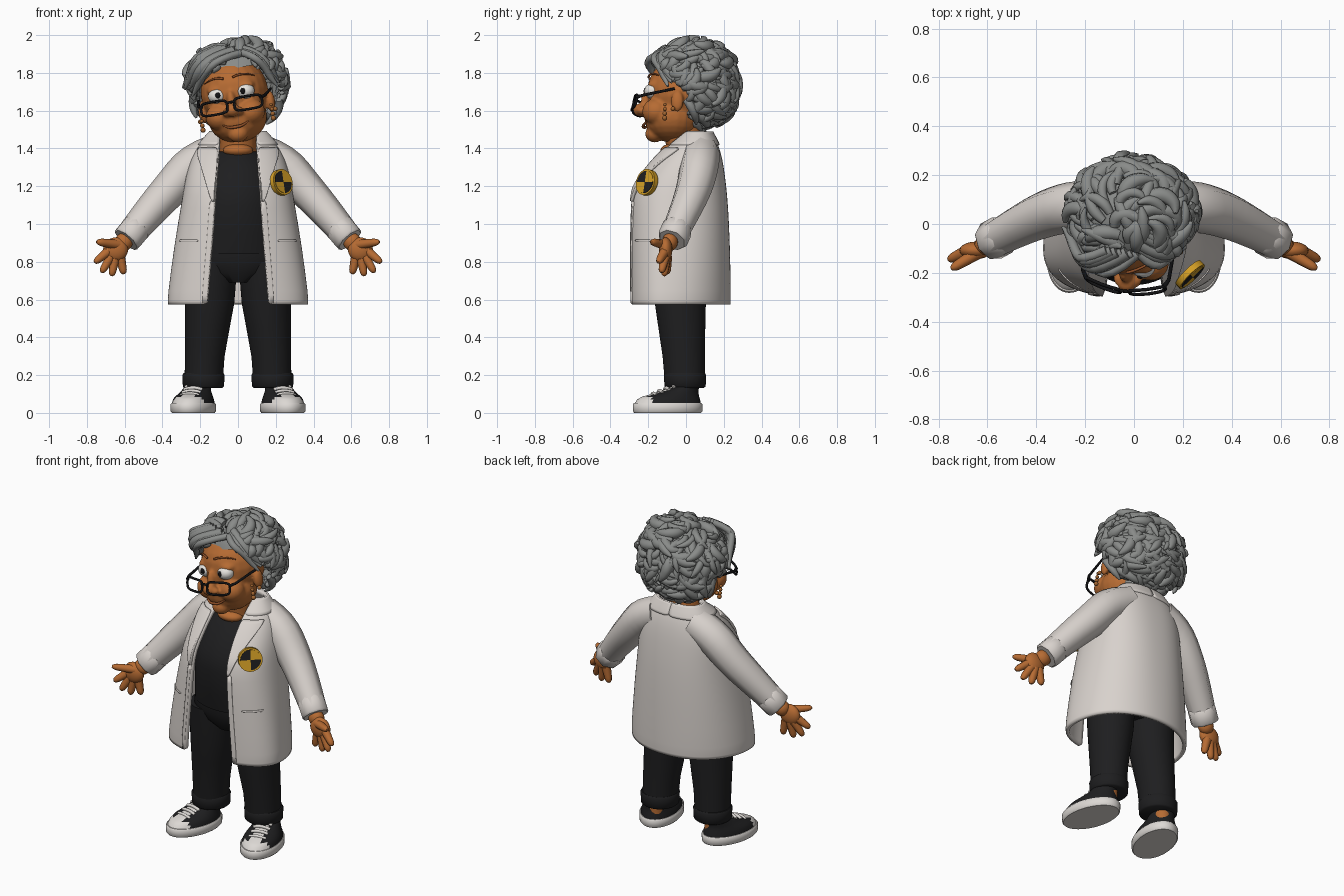
import bpy, bmesh, math, random
from mathutils import Vector, Matrix

random.seed(4)
if "Cube" in bpy.data.objects:
    bpy.data.objects.remove(bpy.data.objects["Cube"])

def material(name, *rgb):
    m = bpy.data.materials.new(name)
    m.use_nodes = True
    m.diffuse_color = (*rgb, 1)
    next(n for n in m.node_tree.nodes if n.type == 'BSDF_PRINCIPLED').inputs["Base Color"].default_value = (*rgb, 1)
    return m

COAT, SKIN = material("coat cloth", .69, .645, .61), material("skin", .47, .148, .033)
HAIR, BLACK = material("grey hair", .25, .258, .25), material("black cloth", .013, .013, .014)
FRAME, WHITE = material("black plastic", .006, .006, .007), material("white rubber", .72, .69, .66)
YELLOW, EYE = material("badge yellow", .68, .36, .02), material("eye white", .8, .78, .74)
LIP, GOLD = material("dark skin", .3, .085, .022), material("bead brown", .36, .13, .03)
PIVOT = Matrix.Translation((0, 0, 1.6))
HEAD = PIVOT @ Matrix.Rotation(-.12, 4, 'Z') @ Matrix.Rotation(-.17, 4, 'Y') @ PIVOT.inverted()
SHOE = Matrix.Translation((.213, 0, 0)) @ Matrix.Rotation(.24, 4, 'Z')

# ---- helpers ----
def finish(name, me, mats, mirror=False, matrix=Matrix(), local=Matrix(), rule=lambda c: 0):
    """Link a smooth mesh; local moves it before mirroring, matrix after."""
    me.materials.clear()
    for m in mats:
        me.materials.append(m)
    for p in me.polygons:
        p.material_index = rule(p.center)
    me.shade_smooth()
    me.set_sharp_from_angle(angle=.8)
    me.transform(local)
    ob = bpy.data.objects.new(name, me)
    bpy.context.collection.objects.link(ob)
    ob.matrix_world = matrix
    if mirror:
        ob.modifiers.new("mirror", 'MIRROR').use_mirror_merge = False
    return ob

def from_bm(name, bm, mats, **kw):
    bmesh.ops.recalc_face_normals(bm, faces=bm.faces)
    me = bpy.data.meshes.new(name)
    bm.to_mesh(me)
    bm.free()
    return finish(name, me, mats, **kw)

def loft(name, rings, mats, closed=True, **kw):
    """Skin a list of point rings; closed rings get end caps."""
    bm = bmesh.new()
    rows = [[bm.verts.new(p) for p in r] for r in rings]
    n = len(rows[0])
    for a, b in zip(rows, rows[1:]):
        for i in range(n if closed else n - 1):
            bm.faces.new((a[i], a[(i + 1) % n], b[(i + 1) % n], b[i]))
    for cap in (rows[0], rows[-1]) if closed else ():
        bm.faces.new(cap)
    return from_bm(name, bm, mats, **kw)

def ring(z, cx, cy, rx, ry, n=48):
    return [(cx + rx * math.sin(math.tau * i / n), cy - ry * math.cos(math.tau * i / n), z) for i in range(n)]

def blobs(name, items, mat, **kw):
    """Ellipsoids given as (centre, radii) pairs in one mesh."""
    bm = bmesh.new()
    for c, r in items:
        place = Matrix.Translation(c) @ Matrix.Diagonal((*r, 1))
        bmesh.ops.create_uvsphere(bm, u_segments=20, v_segments=12, radius=1, matrix=place)
    return from_bm(name, bm, [mat], **kw)

def tubes(name, paths, mat, cyclic=False, smooth=True, **kw):
    """Tubes along lists of (x, y, z, radius), turned into one mesh."""
    cu = bpy.data.curves.new(name, 'CURVE')
    cu.dimensions, cu.bevel_depth, cu.bevel_resolution, cu.use_fill_caps, cu.resolution_u = '3D', 1, 2, True, 3
    for path in paths:
        sp = cu.splines.new('NURBS' if smooth else 'POLY')
        sp.points.add(len(path) - 1)
        for pt, (x, y, z, r) in zip(sp.points, path):
            pt.co, pt.radius = (x, y, z, 1), r
        sp.use_cyclic_u, sp.use_endpoint_u, sp.order_u = cyclic, True, 3
    tmp = bpy.data.objects.new("temp", cu)
    bpy.context.collection.objects.link(tmp)
    me = bpy.data.meshes.new_from_object(tmp.evaluated_get(bpy.context.evaluated_depsgraph_get()))
    bpy.data.objects.remove(tmp)
    return finish(name, me, [mat], **kw)

# ---- coat: rows of height, half width, front, back, half opening, widest y ----
ROWS = [(.575, .36, -.29, .225, .16, -.1), (.6, .365, -.292, .228, .16, -.1), (.9, .325, -.292, .222, .135, -.08),
        (1.1, .29, -.29, .212, .12, -.05), (1.2, .275, -.275, .202, .115, -.03), (1.3, .255, -.2, .19, .105, .01),
        (1.385, .22, -.125, .172, .1, .03), (1.44, .175, -.05, .15, .095, .05), (1.485, .135, 0, .125, .1, .06)]

def row(z):
    a, b = next(p for p in zip(ROWS, ROWS[1:]) if z <= p[1][0])
    return [p + (q - p) * (z - a[0]) / (b[0] - a[0]) for p, q in zip(a, b)][1:]

def edge(z, extra=0):
    """Angle around the coat lying a given distance outside the opening."""
    return math.asin(min(1, ((row(z)[3] + extra) / row(z)[0]) ** 1.2))

def coat_point(z, a, off):
    hx, front, back, _, mid = row(z)
    s, c = math.sin(a), math.cos(a)
    power = .833 if c > 0 else .95 - .12 * min(1, (z - .575) / .6)
    depth = mid - front if c > 0 else back - mid
    return (hx + off) * math.copysign(abs(s) ** power, s), mid - (depth + off) * math.copysign(abs(c) ** power, c), z

def coat_patch(name, zs, lo, hi, off, thick, n=8, mirror=True):
    rings = [[coat_point(z, lo(z) + (hi(z) - lo(z)) * i / n, off) for i in range(n + 1)] for z in zs]
    ob = loft(name, rings, [COAT], closed=False, mirror=mirror)
    ob.modifiers.new("smooth", 'SUBSURF').levels = 1
    sol = ob.modifiers.new("cloth", 'SOLIDIFY')
    sol.thickness, sol.offset = thick, 0

coat_patch("coat_body", [r[0] for r in ROWS], edge, lambda z: math.tau - edge(z), 0, .022, 48, False)
coat_patch("lapel", [1.12 + .035 * i for i in range(9)], edge,
           lambda z: edge(z, .012 + .085 * min(1, (z - 1.12) / .24)), .016, .018)
coat_patch("collar", [1.415, 1.44, 1.465, 1.485], edge, lambda z: math.pi, .01, .02, 16)
coat_patch("pocket_welt", [.907, .917], lambda z: edge(z, .07), lambda z: edge(z, .165), .01, .006)
coat_patch("front_hem", [.58 + .09 * i for i in range(7)], edge, lambda z: edge(z, .025), .008, .016, 3)
tubes("sleeve", [[(.12, .08, 1.375, .1), (.235, .075, 1.33, .105), (.345, .05, 1.2, .099),
                  (.46, 0, 1.075, .088), (.585, -.07, .925, .074)]], COAT, mirror=True)
tubes("sleeve_cuff", [[(.532, -.04, .985, .074), (.54, -.045, .977, .083), (.585, -.07, .923, .083),
                       (.592, -.074, .915, .074)]], COAT, smooth=False, mirror=True)

# ---- round badge with quartered face ----
BADGE = Matrix.Translation((.23, -.207, 1.22)) @ Vector((.68, -.7, .2)).to_track_quat('Z', 'Y').to_matrix().to_4x4()
for name, r, depth, lift, rule in (("badge_rim", .07, .026, 0, lambda c: 0),
                                   ("badge_face", .06, .006, .013, lambda c: int(c.x * c.y < 0))):
    bm = bmesh.new()
    bmesh.ops.create_cone(bm, cap_ends=True, cap_tris=True, segments=32, radius1=r, radius2=r, depth=depth,
                          matrix=Matrix.Translation((0, 0, lift)))
    from_bm(name, bm, [YELLOW, BLACK], rule=rule, matrix=BADGE)

# ---- shirt, trousers and ankles ----
loft("shirt", [ring(z, 0, (f + .13) / 2, x, (.13 - f) / 2) for z, x, f in (
    (.84, .24, -.215), (.95, .23, -.235), (1.1, .22, -.25), (1.2, .21, -.235),
    (1.3, .185, -.17), (1.37, .13, -.115), (1.385, .1, -.09))], [BLACK])
loft("trouser_hips", [ring(z, 0, -.045, x, y) for z, x, y in (
    (.69, .08, .1), (.74, .2, .135), (.8, .25, .155), (.88, .24, .165), (.92, .22, .16))], [BLACK])
loft("trouser_leg", [ring(*v) for v in (
    (.14, .183, -.005, .1, .105), (.3, .176, -.012, .105, .112), (.45, .162, -.022, .118, .124),
    (.58, .15, -.03, .13, .135), (.8, .14, -.035, .138, .145))], [BLACK], mirror=True)
loft("trouser_cuff", [ring(z, .183, -.005, r, r) for z, r in ((.132, .1), (.14, .109), (.2, .112), (.21, .106))],
     [BLACK], mirror=True)
loft("ankle", [ring(z, .2, .01, .052, .055) for z in (.08, .2)], [SKIN], mirror=True)

# ---- shoes, turned outward ----
loft("shoe_sole", [ring(z, 0, -.1, r, r + .072) for z, r in ((0, .108), (.008, .115), (.045, .116), (.052, .11))],
     [WHITE], local=SHOE, mirror=True)
loft("shoe_upper", [ring(z, 0, *v) for z, *v in (
    (.045, -.1, .108, .18), (.07, -.095, .104, .17), (.085, -.085, .097, .155), (.1, -.06, .087, .127),
    (.115, -.035, .078, .1), (.145, 0, .068, .073))], [BLACK, WHITE], local=SHOE, mirror=True,
     rule=lambda c: int(c.y < -.2 or (abs(c.x) < .035 and c.y < -.06)))
tubes("shoe_laces", [[(-.05, y, z - .012, .009), (0, y - .006, z + .008, .01), (.05, y, z - .012, .009)]
                     for y, z in ((-.175, .105), (-.14, .12), (-.105, .135), (-.075, .148))],
      WHITE, local=SHOE, mirror=True)

# ---- hands ----
blobs("palm", [((.648, -.108, .865), (.066, .036, .064)), ((.605, -.085, .905), (.048, .042, .048))], SKIN, mirror=True)
TIPS = [(.742, -.18, .905), (.755, -.145, .8), (.72, -.13, .748), (.668, -.115, .73), (.605, -.1, .74)]
ROOTS = [(.635, -.115, .89), (.68, -.11, .86), (.67, -.108, .835), (.65, -.105, .825), (.625, -.1, .83)]
tubes("fingers", [[(*Vector(a).lerp(Vector(b), t), r) for t, r in ((0, .027), (.5, .023), (1, .019), (1.06, .006))]
                  for a, b in zip(ROOTS, TIPS)], SKIN, mirror=True)

# ---- head ----
tubes("neck", [[(0, .01, 1.3, .105), (0, 0, 1.4, .1), (0, -.02, 1.52, .1)]], SKIN)
blobs("neckline", [((0, -.075, 1.39), (.08, .06, .035))], SKIN)
face = [((0, -.02, 1.7), (.18, .19, .19)), ((0, -.07, 1.56), (.157, .15, .13)), ((0, -.165, 1.475), (.055, .05, .045)),
        ((0, -.242, 1.603), (.04, .04, .036)), ((0, -.21, 1.65), (.024, .032, .06))]
for s in (-1, 1):
    face += [((s * .085, -.148, 1.58), (.075, .075, .07)), ((s * .033, -.232, 1.593), (.024, .026, .022)),
             ((s * .075, -.152, 1.722), (.054, .047, .03)), ((s * .183, -.025, 1.62), (.024, .034, .058))]
head = blobs("head", face, SKIN, matrix=HEAD)
remesh = head.modifiers.new("union", 'REMESH')
remesh.mode, remesh.voxel_size, remesh.use_smooth_shade = 'VOXEL', .009, True
head.modifiers.new("relax", 'SMOOTH').iterations = 4
blobs("eyes", [((.075, -.168, 1.692), (.05, .047, .042))], EYE, mirror=True, matrix=HEAD)
blobs("pupils", [((.068, -.21, 1.694), (.014, .01, .016))], FRAME, mirror=True, matrix=HEAD)
tubes("mouth", [[(-.08, -.19, 1.54, .003), (-.045, -.22, 1.515, .007), (0, -.228, 1.512, .009),
                 (.045, -.22, 1.515, .007), (.08, -.19, 1.54, .003)]], LIP, matrix=HEAD)
tubes("eyebrow", [[(.025, -.201, 1.775, .006), (.075, -.187, 1.797, .007), (.135, -.135, 1.767, .003)]],
      LIP, mirror=True, matrix=HEAD)

# ---- glasses, hanging beads and ear studs ----
rim = []
for i in range(24):
    c, s = math.cos(math.tau * i / 24), math.sin(math.tau * i / 24)
    x, up = .092 + .073 * math.copysign(abs(c) ** .5, c), math.copysign(abs(s) ** .5, s)
    rim.append((x, -.28 + 1.3 * x * x + .008 * up, 1.628 + .035 * up, .007))
tubes("glasses_rim", [rim], FRAME, cyclic=True, smooth=False, mirror=True, matrix=HEAD)
tubes("glasses_arm", [[(0, -.278, 1.646, .007), (.025, -.277, 1.644, .007)],
                      [(.16, -.245, 1.645, .01), (.18, -.21, 1.652, .008), (.195, -.04, 1.685, .007)]],
      FRAME, smooth=False, mirror=True, matrix=HEAD)
blobs("hanging_beads", [((.19, -.09, 1.6 - .024 * i), (.009 + .0015 * i,) * 3) for i in range(4)],
      GOLD, mirror=True, matrix=HEAD)
blobs("ear_stud", [((.203, -.045, 1.575), (.012, .012, .012))], GOLD, mirror=True, matrix=HEAD)

# ---- hair: a shell over the skull covered in swept curls ----
def hair_point(n, k):
    wide = k * (1 + (.12 if n.z > 0 else .17) * abs(n.z))
    return Vector((.015 + n.x * .243 * wide, .04 + n.y * .213 * wide, 1.742 + n.z * .222 * k))

def in_face(n):
    return n.y < -.08 and n.z < -.55 - n.y

bm = bmesh.new()
bmesh.ops.create_uvsphere(bm, u_segments=40, v_segments=24, radius=1)
bmesh.ops.delete(bm, geom=[v for v in bm.verts if in_face(v.co)], context='VERTS')
for v in bm.verts:
    v.co = hair_point(v.co, .94)
from_bm("hair_shell", bm, [HAIR], matrix=HEAD)
PARTING = Vector((.25, -.75, .6)).normalized()
curls, total = [], 340
for i in range(total):
    z, a = 1 - (2 * i + 1) / total, i * 2.39996
    n = Vector((math.sqrt(1 - z * z) * math.cos(a), math.sqrt(1 - z * z) * math.sin(a), z))
    bend, side, width = random.uniform(-.45, .45), random.uniform(-.5, .5), random.uniform(.019, .034)
    lift, flip, walk = random.uniform(.02, .09), random.choice((0, 0, .07, .14)), []
    while len(walk) < 7 and not in_face(n):
        walk.append(n.copy())
        flow = (-PARTING + n * n.dot(PARTING)).normalized() - Vector((0, 0, .35))
        flow = Matrix.Rotation(side + bend * len(walk), 3, n) @ flow
        n = (n + (flow - n * flow.dot(n)).normalized() * .11).normalized()
    if len(walk) > 2:
        ts = [k / (len(walk) - 1) for k in range(len(walk))]
        curls.append([(*hair_point(p, .95 + lift * math.sin(2.4 * t) + flip * t * t),
                       width * (.25 + .75 * max(0, math.sin(math.pi * (.15 + .85 * t))) ** .7))
                      for p, t in zip(walk, ts)])
tubes("hair_curls", curls, HAIR, matrix=HEAD)

# Long locks sweeping from the parting to both temples
locks = []
for k in range(7):
    d, j, r = .02 * k, random.uniform(-.015, .015), random.uniform(.018, .029)
    locks += [[(.08 - d, -.12, 1.895 + d * .4, r), (-.02 - d, -.22 + d * .4 + j, 1.885 + d * .3, r),
               (-.12 - d * .5, -.205 + d * .5 - j, 1.825 + d * .5, r), (-.175 - d * .4, -.125 + d * .4, 1.765 + d * .4, r),
               (-.215 - d * .4, -.09 + d * .4 + j, 1.725 + d * .4 + j, .006)],
              [(.09, -.12 + d, 1.895 + d * .4, r), (.15 + d * .2, -.165 + d + j, 1.87 + d * .3, r),
               (.195 + d * .3, -.13 + d - j, 1.8 + d * .3, r), (.21 + d * .3, -.09 + d, 1.74, r),
               (.24 + d * .3, -.07 + d, 1.7 + j, .006)]]
tubes("front_locks", locks, HAIR, matrix=HEAD)
